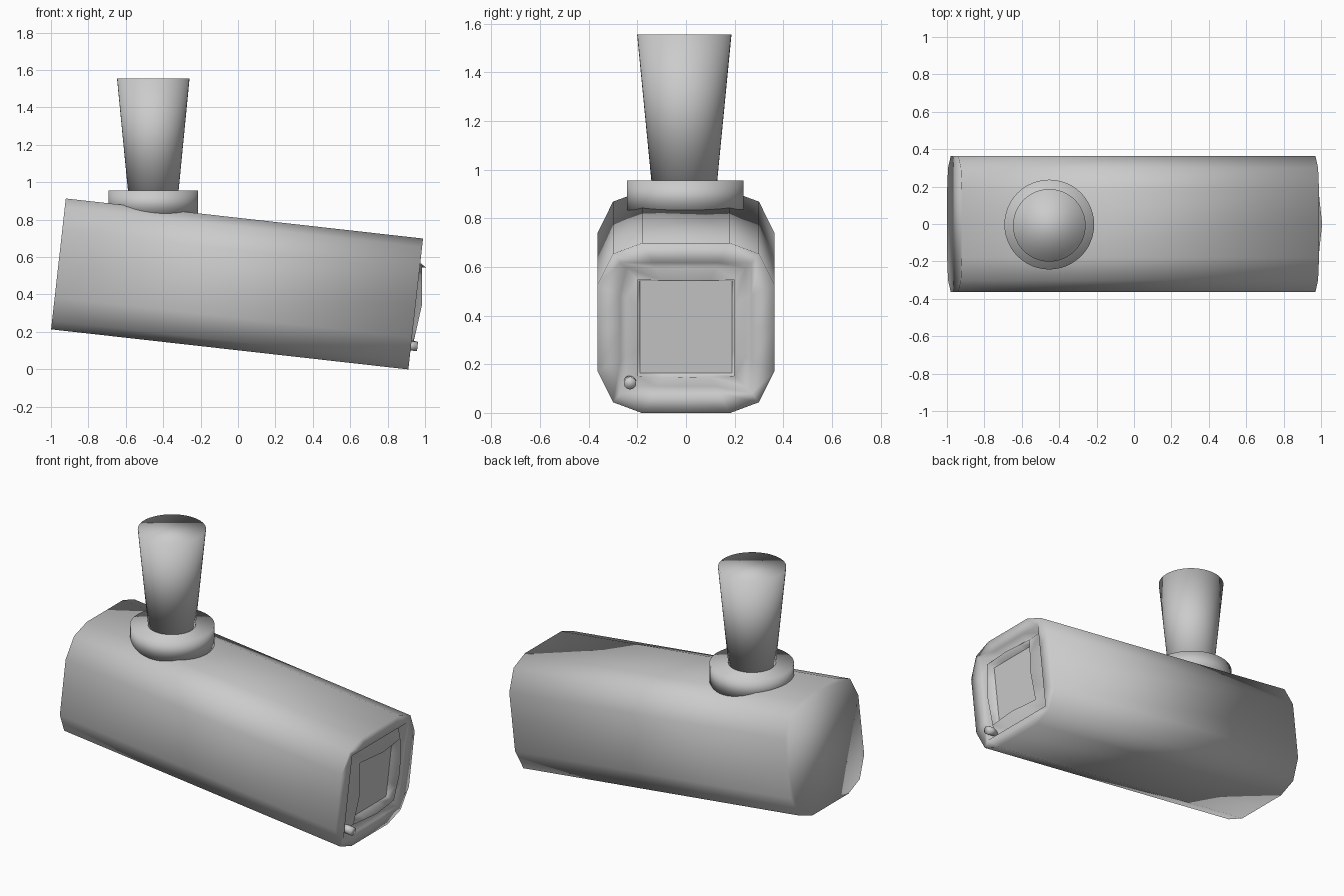
import bpy, bmesh
from math import radians
from mathutils import Matrix

cube = bpy.data.objects.get("Cube")
if cube:
    bpy.data.objects.remove(cube)

grey = bpy.data.materials.new("plain_grey")
grey.use_nodes = True
colour = (0.6, 0.6, 0.6, 1)
grey.diffuse_color = colour
grey.node_tree.nodes["Principled BSDF"].inputs["Base Color"].default_value = colour

# Camera housing frame: long axis along local x, nose tipped down
TILT = Matrix.Translation((-0.005, 0, 0.456)) @ Matrix.Rotation(radians(6.4), 4, "Y")
HALF = 0.961


def finish(bm, name, smooth=True, matrix=None):
    bmesh.ops.recalc_face_normals(bm, faces=bm.faces)
    if matrix:
        bm.transform(matrix)
    mesh = bpy.data.meshes.new(name)
    bm.to_mesh(mesh)
    bm.free()
    mesh.materials.append(grey)
    for p in mesh.polygons:
        p.use_smooth = smooth
    obj = bpy.data.objects.new(name, mesh)
    bpy.context.collection.objects.link(obj)
    return obj


def mirrored(quarter):
    """Closed 16-point loop from the first quadrant (y >= 0, z >= 0)."""
    half = quarter + [(y, -z) for y, z in quarter[-2::-1]]
    return half + [(-y, z) for y, z in half[-2:0:-1]]


def square(h):
    return mirrored([(0, h), (h / 2, h), (h, h), (h, h / 2), (h, 0)])


def add_ring(bm, points, x, bulge=0.0, h=1.0):
    # bulge pushes the middle of each side outwards along the axis
    return [bm.verts.new((x + bulge * (1 - min(abs(y), abs(z)) / h), y, z))
            for y, z in points]


# Housing: chamfered tube, groove and bulging ridge around a sunken window
section = mirrored([(0, 0.352), (0.18, 0.352), (0.30, 0.307), (0.363, 0.18), (0.363, 0)])
bm = bmesh.new()
rings = [add_ring(bm, section, -HALF), add_ring(bm, section, HALF)]
for h, depth, bulge in ((0.27, 0.0, 0.0), (0.245, -0.04, 0.0),
                        (0.2, 0.012, 0.022), (0.19, -0.04, 0.0)):
    rings.append(add_ring(bm, square(h), HALF + depth, bulge, h))
for a, b in zip(rings, rings[1:]):
    for i in range(len(a)):
        j = (i + 1) % len(a)
        bm.faces.new((a[i], a[j], b[j], b[i]))
bm.faces.new(rings[0])
bm.faces.new(rings[-1])
finish(bm, "camera_housing", matrix=TILT)

# Flat window at the bottom of the recess
bm = bmesh.new()
bm.faces.new(add_ring(bm, square(0.19), HALF - 0.036))
finish(bm, "lens_window", smooth=False, matrix=TILT)


def cone(name, r1, r2, depth, matrix, segments=48):
    bm = bmesh.new()
    bmesh.ops.create_cone(bm, cap_ends=True, segments=segments,
                          radius1=r1, radius2=r2, depth=depth)
    return finish(bm, name, matrix=matrix)


# Indicator light at the lower corner of the nose
cone("indicator_light", 0.025, 0.025, 0.07,
     TILT @ Matrix.Translation((HALF, -0.23, -0.225)) @ Matrix.Rotation(radians(90), 4, "Y"), 24)

# Ceiling mount: collar and flared stem
cone("mount_collar", 0.24, 0.24, 0.125, Matrix.Translation((-0.453, -0.003, 0.892)))
cone("mount_stem", 0.133, 0.194, 0.625, Matrix.Translation((-0.453, -0.007, 1.2425)))
